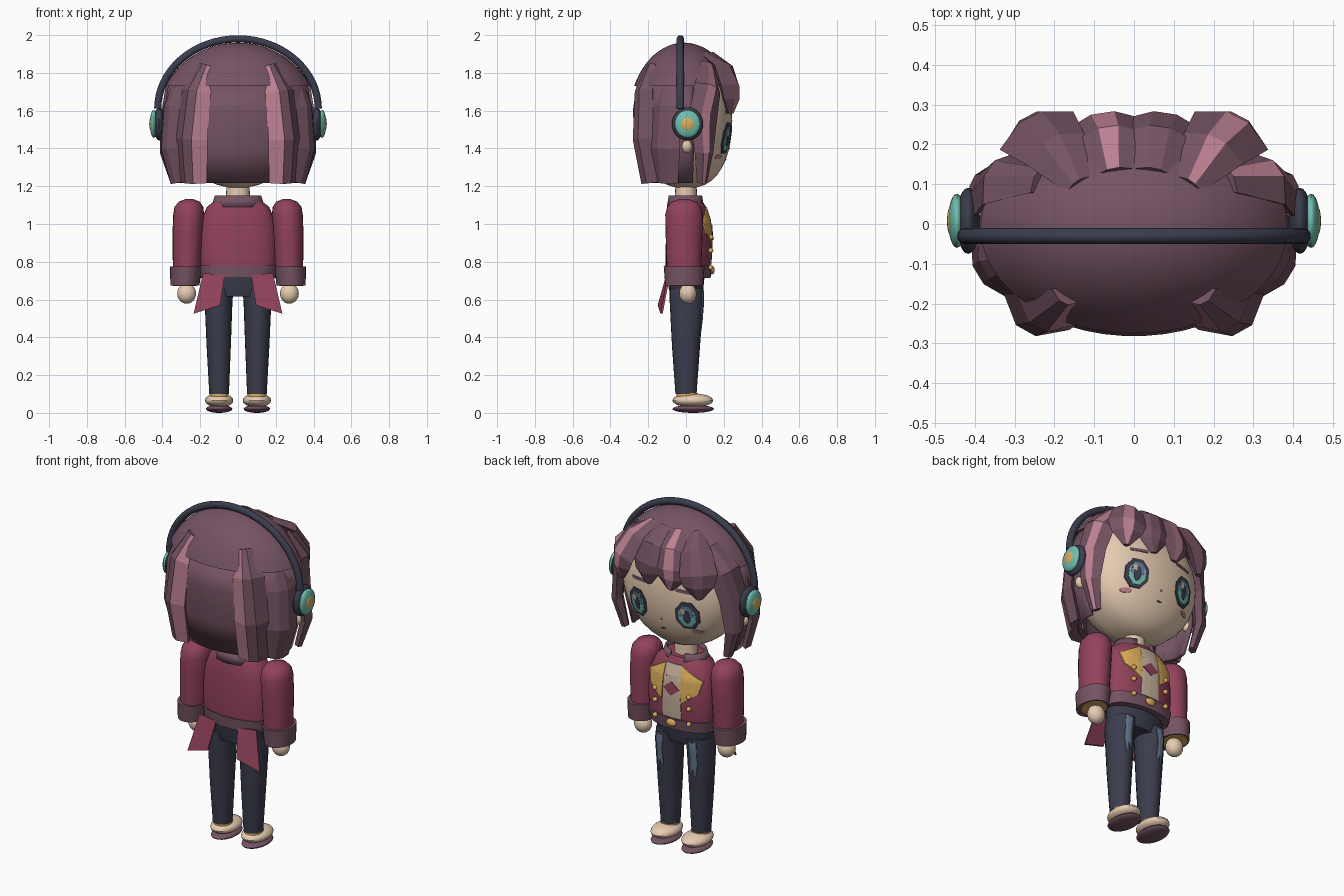
import bpy, bmesh, math
from mathutils import Vector, Matrix
from mathutils.bvhtree import BVHTree

if "Cube" in bpy.data.objects:
    bpy.data.objects.remove(bpy.data.objects["Cube"])


def material(name, code):
    lin = [((int(code[i:i + 2], 16) / 255 + 0.055) / 1.055) ** 2.4 for i in (0, 2, 4)]
    m = bpy.data.materials.new(name)
    m.use_nodes = True
    m.diffuse_color = (*lin, 1)
    m.node_tree.nodes["Principled BSDF"].inputs["Base Color"].default_value = (*lin, 1)
    return m


PLUM = material("plum", "755363")
PINK = material("dusty_pink", "BC8091")
SKIN = material("skin", "EED2B7")
NAVY = material("navy", "3B3D4D")
TEAL = material("teal", "70BFAF")
GOLD = material("gold", "DDAE5C")
CRIMSON = material("crimson", "92425B")
BEIGE = material("beige", "C9B59F")
SLATE = material("slate_blue", "66788F")
SIDES = (("left", 1), ("right", -1))


def finish(name, bm, mats, smooth=True, recalc=True):
    if recalc:
        bmesh.ops.recalc_face_normals(bm, faces=bm.faces)
    me = bpy.data.meshes.new(name)
    bm.to_mesh(me)
    bm.free()
    for m in mats:
        me.materials.append(m)
    if smooth:
        me.shade_smooth()
        me.set_sharp_from_angle(angle=math.radians(35))
    ob = bpy.data.objects.new(name, me)
    bpy.context.collection.objects.link(ob)
    return ob


def flatten(v, power):
    """Push a unit coordinate outward for a flatter front and back."""
    return math.copysign(abs(v) ** power, v)


def ball(name, center, radii, mat, n=24, power=1):
    bm = bmesh.new()
    bmesh.ops.create_uvsphere(bm, u_segments=n, v_segments=n // 2, radius=1)
    for v in bm.verts:
        v.co.y = flatten(v.co.y, power)
    bm.transform(Matrix.Translation(center) @ Matrix.Diagonal((*radii, 1)))
    return finish(name, bm, [mat])


def skin_rings(bm, rings, closed=True):
    """Bridge rings of points; returns faces with their side index."""
    vs = [[bm.verts.new(p) for p in r] for r in rings]
    n = len(vs[0])
    out = []
    for a, b in zip(vs, vs[1:]):
        for i in range(n if closed else n - 1):
            j = (i + 1) % n
            out.append((bm.faces.new((a[i], a[j], b[j], b[i])), i))
    return vs, out


def loft(name, rows, mat, n=24, arc=None, thick=0, power=1):
    """Stack of ellipses given as (z, cx, cy, rx, ry); arc makes an open shell."""
    bm = bmesh.new()
    a0, a1 = arc or (0, math.tau)
    step = (a1 - a0) / (n - 1 if arc else n)
    rings = [[(cx + rx * math.cos(a0 + i * step), cy + ry * flatten(math.sin(a0 + i * step), power), z)
              for i in range(n)] for z, cx, cy, rx, ry in rows]
    vs, _ = skin_rings(bm, rings, not arc)
    if not arc:
        bm.faces.new(vs[0])
        bm.faces.new(vs[-1])
    ob = finish(name, bm, [mat])
    if thick:
        mod = ob.modifiers.new("thickness", "SOLIDIFY")
        mod.thickness, mod.offset = thick, 0
    return ob


def lock(name, path, stripe=None):
    """Ridged hair strand along (x, y, z, half width, thickness)."""
    bm = bmesh.new()
    pts = [Vector(p[:3]) for p in path]
    rings = []
    for i, p in enumerate(path):
        t = (pts[min(i + 1, len(pts) - 1)] - pts[max(i - 1, 0)]).normalized()
        side = t.cross(Vector((p[0], p[1] * 2, 0))).normalized()
        out = side.cross(t)
        w, d = p[3:]
        rings.append([pts[i] + side * w * u + out * d * v for u, v in
                      ((1, 0), (.3, 1), (-.3, 1), (-1, 0), (-.4, -1), (.4, -1))])
    vs, faces = skin_rings(bm, rings)
    bm.faces.new(vs[0])
    bm.faces.new(vs[-1])
    for f, i in faces:
        f.material_index = int(i == stripe)
    return finish(name, bm, [PLUM, PINK], smooth=False)


def plate(name, outline, target, mat, lift=0.004):
    """Thin painted patch wrapped onto the +y side of a target."""
    tree = BVHTree.FromPolygons([v.co for v in target.data.vertices],
                                [p.vertices for p in target.data.polygons])
    edge = []
    for a, b in zip(outline, outline[1:] + outline[:1]):
        edge += [Vector(a).lerp(Vector(b), k / 4) for k in range(4)]
    mid = sum(edge, Vector((0, 0))) / len(edge)

    def wrap(p, up):
        hit = tree.ray_cast(Vector((p.x, 1, p.y)), Vector((0, -1, 0)))[0]
        return (p.x, (hit.y if hit else 0) + up, p.y)

    bm = bmesh.new()
    rings = [[wrap(mid.lerp(p, k / 5), lift) for p in edge] for k in range(1, 6)]
    rings.append([wrap(p, 0) for p in edge])
    vs, faces = skin_rings(bm, rings)
    bm.faces.new(vs[0][::-1])
    bm.normal_update()
    if faces[0][0].normal.y < 0:
        bmesh.ops.reverse_faces(bm, faces=bm.faces)
    return finish(name, bm, [mat], smooth=False, recalc=False)


def oval(cx, cz, rx, rz, n=8):
    return [(cx + rx * math.cos((i + .5) * math.tau / n),
             cz + rz * math.sin((i + .5) * math.tau / n)) for i in range(n)]


# Head and face
head = ball("head", (0, 0, 1.545), (.355, .245, .355), SKIN, 40, .76)
loft("neck", [(1.08, 0, 0, .065, .06), (1.25, 0, 0, .06, .055)], SKIN)
for side, s in SIDES:
    x = .16 * s
    plate(side + "_eye_outline", oval(x, 1.455, .07, .088), head, NAVY, .005)
    plate(side + "_iris", oval(x, 1.452, .05, .066), head, TEAL, .0065)
    plate(side + "_iris_upper", [(x - .038, 1.45), (x + .038, 1.45), (x + .036, 1.485),
                                 (x + .018, 1.51), (x - .018, 1.51), (x - .036, 1.485)], head, SLATE, .0075)
    plate(side + "_pupil", oval(x, 1.45, .021, .042), head, NAVY, .0085)
    plate(side + "_eye_glint", oval(x + .018, 1.482, .016, .022, 4), head, BEIGE, .0095)
    plate(side + "_blush", oval(.2 * s, 1.355, .03, .013), head, PINK)
    plate(side + "_brow", [(.1 * s, 1.59), (.2 * s, 1.585), (.2 * s, 1.6), (.1 * s, 1.608)], head, PLUM)
    ball(side + "_ear", (.375 * s, .005, 1.41), (.032, .028, .035), SKIN, 16)
plate("nose", oval(0, 1.4, .008, .006), head, PINK)
plate("mouth", oval(0, 1.34, .018, .005), head, PLUM)

# Hair cap: the upper part of an ellipsoid, and the bob around the back
cap_rows = []
for k in range(13):
    t = math.radians(26 + 63.5 * k / 12)
    cap_rows.append((1.55 + .41 * math.sin(t), 0, -.01, .43 * math.cos(t), .295 * math.cos(t)))
loft("hair_cap", cap_rows, PLUM, 40)
loft("back_hair", [(1.735, 0, -.01, .36, .242), (1.6, 0, -.01, .38, .262),
                   (1.4, 0, -.01, .372, .25), (1.22, 0, -.01, .325, .21)],
     PLUM, 28, (math.radians(-192), math.radians(12)), .02)

# Hair strands
for side, s in SIDES:
    def path(*rows):
        return [(r[0] * s, *r[1:]) for r in rows]
    lock(side + "_back_lock", path((.17, -.18, 1.84, .04, .02), (.22, -.215, 1.7, .085, .05),
         (.245, -.22, 1.45, .095, .055), (.235, -.185, 1.22, .085, .045)), 0 if s > 0 else 2)
    lock(side + "_rear_side_lock", path((.31, -.09, 1.77, .05, .02), (.352, -.1, 1.62, .085, .03),
         (.362, -.11, 1.4, .09, .035), (.32, -.1, 1.22, .07, .03)))
    lock(side + "_front_side_lock", path((.23, .11, 1.84, .05, .025), (.335, .115, 1.72, .085, .04),
         (.37, .09, 1.57, .085, .03), (.38, .095, 1.38, .055, .03), (.335, .085, 1.22, .03, .02)),
         1 if s > 0 else None)
    lock(side + "_outer_fringe", path((.14, .1, 1.9, .035, .015), (.2, .19, 1.83, .085, .035),
         (.245, .235, 1.72, .105, .04), (.25, .24, 1.66, .085, .035), (.25, .235, 1.585, .02, .015)),
         1 if s > 0 else None)
    lock(side + "_inner_fringe", path((.05, .13, 1.9, .05, .015), (.062, .22, 1.82, .085, .03),
         (.075, .25, 1.72, .1, .03), (.078, .25, 1.67, .085, .028), (.07, .245, 1.6, .02, .012)),
         None if s > 0 else 1)

# Headphones
cu = bpy.data.curves.new("headband_path", "CURVE")
cu.dimensions, cu.bevel_depth, cu.bevel_resolution, cu.use_fill_caps = "3D", .02, 3, True
sp = cu.splines.new("POLY")
sp.points.add(32)
for i, p in enumerate(sp.points):
    a = math.pi * i / 32
    p.co = (.425 * math.cos(a), -.03, 1.61 + .37 * math.sin(a), 1)
guide = bpy.data.objects.new("headband_guide", cu)
bpy.context.collection.objects.link(guide)
band = bpy.data.meshes.new_from_object(guide)
bpy.data.objects.remove(guide)
band.shade_smooth()
band.materials.clear()
band.materials.append(NAVY)
bpy.context.collection.objects.link(bpy.data.objects.new("headband", band))
for side, s in SIDES:
    ball(side + "_ear_cushion", (.417 * s, .008, 1.53), (.03, .083, .088), NAVY)
    ball(side + "_ear_cup", (.445 * s, .008, 1.53), (.022, .068, .074), TEAL)
    ball(side + "_ear_cup_center", (.459 * s, .008, 1.53), (.011, .038, .038), GOLD)

# Jacket
torso = loft("jacket_body", [(.73, 0, .01, .195, .115), (.8, 0, .012, .207, .12), (.92, 0, .015, .208, .122),
                             (1.02, 0, .013, .195, .116), (1.09, 0, .006, .165, .1), (1.125, 0, 0, .12, .085)],
             CRIMSON, 32, power=.72)
loft("jacket_hem", [(.715, 0, .01, .198, .12), (.78, 0, .012, .212, .126)], PLUM, 32, power=.72)
loft("collar", [(1.09, 0, 0, .135, .095), (1.15, 0, 0, .115, .085)], PLUM, 24,
     (math.radians(112), math.radians(428)), .014)
plate("shirt_front", [(-.06, .785), (.06, .785), (.052, 1.09), (-.052, 1.09)], torso, BEIGE)
plate("shirt_diamond", [(0, .915), (.052, .955), (0, .995), (-.052, .955)], torso, CRIMSON, .008)
ball("buckle", (0, .138, .755), (.032, .014, .022), GOLD, 16)
for side, s in SIDES:
    plate(side + "_lapel", [(.052 * s, 1.09), (.172 * s, 1.02), (.155 * s, .95), (.062 * s, .88)],
          torso, GOLD, .008)
    for k, z in enumerate((.93, .86, .77)):
        ball(f"{side}_button_{k + 1}", (.11 * s, .131, z), (.014, .014, .014), GOLD, 12)
    loft(side + "_sleeve", [(.77, .27 * s, -.01, .075, .092), (.95, .266 * s, -.01, .081, .098),
                            (1.05, .261 * s, -.01, .082, .1), (1.09, .26 * s, -.01, .076, .09),
                            (1.118, .258 * s, -.01, .056, .065), (1.132, .257 * s, -.01, .02, .025)], CRIMSON)
    loft(side + "_cuff", [(.675, .281 * s, -.01, .077, .1), (.775, .276 * s, -.01, .084, .108)], PLUM)
    loft(side + "_cuff_trim", [(.671, .281 * s, .005, .062, .075), (.68, .281 * s, .005, .062, .075)], GOLD)
    ball(side + "_hand", (.272 * s, .01, .632), (.05, .046, .054), SKIN)
    # Coat tail
    bm = bmesh.new()
    tail = ((.07, -.105, .73), (.185, -.095, .74), (.235, -.135, .525), (.095, -.15, .57))
    rings = [[(x * s, y + d, z) for x, y, z in tail] for d in (0, .012)]
    vs, _ = skin_rings(bm, rings)
    bm.faces.new(vs[0])
    bm.faces.new(vs[1])
    finish(side + "_coat_tail", bm, [CRIMSON], smooth=False)

# Trousers and shoes
loft("trouser_waist", [(.615, 0, 0, .15, .08), (.66, 0, 0, .176, .092), (.74, 0, 0, .18, .1)], NAVY, 32)
for side, s in SIDES:
    leg = loft(side + "_trouser_leg", [(.1, .1 * s, 0, .052, .056), (.35, .102 * s, 0, .064, .074),
                                       (.6, .103 * s, .003, .074, .09), (.66, .095 * s, .003, .075, .09)], NAVY)
    plate(side + "_worn_patch", [(.082 * s, .64), (.128 * s, .65), (.132 * s, .52), (.118 * s, .43),
                                 (.11 * s, .49), (.088 * s, .46), (.094 * s, .56)], leg, SLATE)
    loft(side + "_ankle_band", [(.08, .1 * s, .006, .05, .056), (.104, .1 * s, .006, .05, .056)], GOLD)
    ball(side + "_shoe", (.1 * s, .036, .066), (.075, .108, .037), SKIN)
    ball(side + "_sole", (.1 * s, .038, .021), (.07, .11, .021), PLUM)
